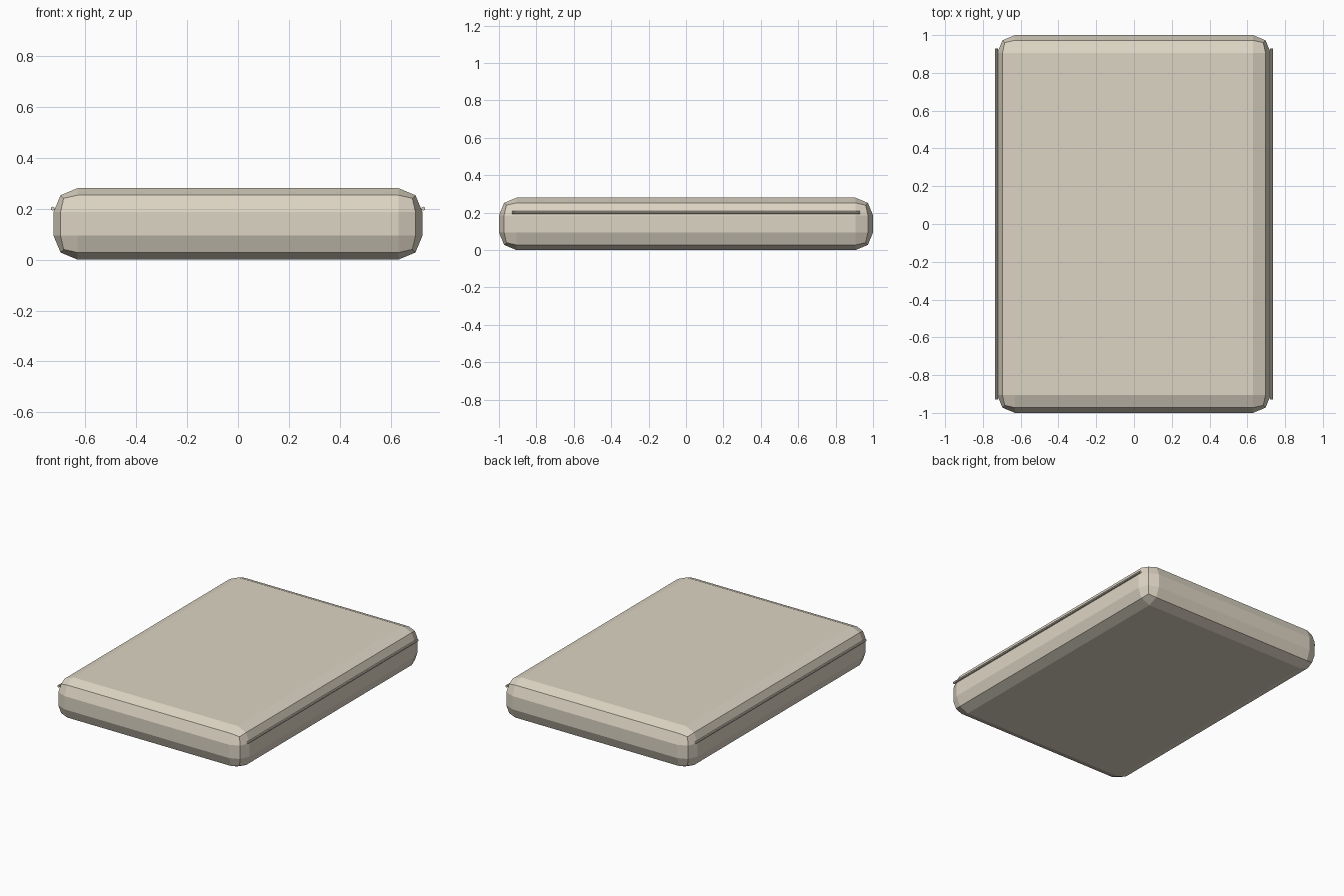
import bpy
from math import pi

if "Cube" in bpy.data.objects:
    bpy.data.objects.remove(bpy.data.objects["Cube"])

HX, HY, H = 0.724, 1.0, 0.28

fabric = bpy.data.materials.new("fabric")
fabric.diffuse_color = (0.72, 0.66, 0.55, 1)
fabric.use_nodes = True
fabric.node_tree.nodes["Principled BSDF"].inputs["Base Color"].default_value = fabric.diffuse_color

# mattress body: box with two-step rounded edges
bpy.ops.mesh.primitive_cube_add(size=1, location=(0, 0, H / 2))
body = bpy.context.object
body.name = "mattress"
body.scale = (2 * HX, 2 * HY, H)
bpy.ops.object.transform_apply(location=False, rotation=False, scale=True)
bevel = body.modifiers.new("rounded_edges", 'BEVEL')
bevel.width = 0.094
bevel.segments = 2
bevel.limit_method = 'NONE'
body.data.materials.append(fabric)

# thin piping along both long sides
for side, name in ((-1, "piping_left"), (1, "piping_right")):
    bpy.ops.mesh.primitive_cylinder_add(vertices=8, radius=0.008, depth=1.86,
                                        location=(side * 0.727, 0, 0.2),
                                        rotation=(pi / 2, 0, 0))
    piping = bpy.context.object
    piping.name = name
    piping.data.materials.append(fabric)
